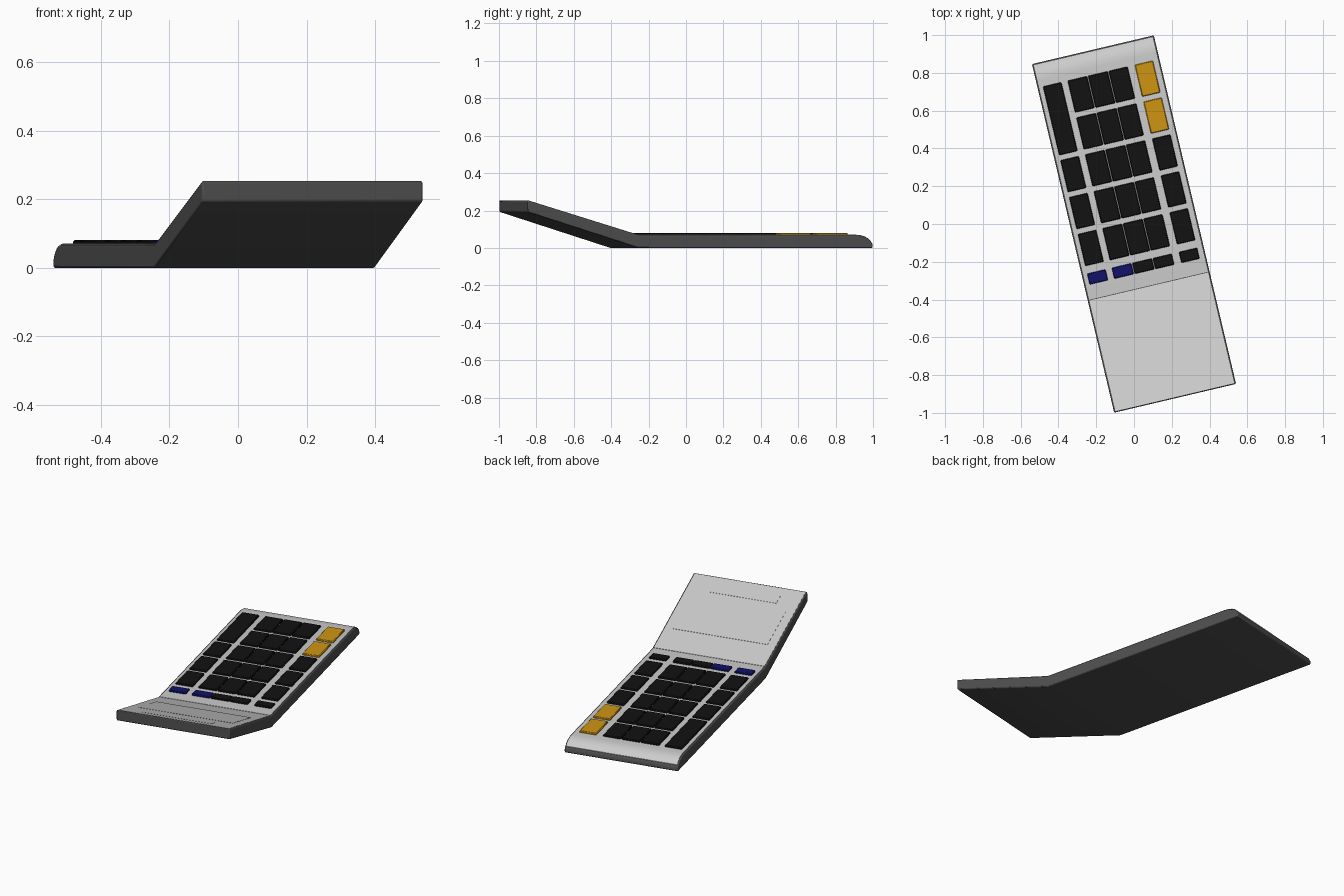
import bpy, bmesh, math
from mathutils import Matrix

if "Cube" in bpy.data.objects:
    bpy.data.objects.remove(bpy.data.objects["Cube"])

ROT = Matrix.Rotation(math.radians(13.27), 4, 'Z')
FOLD, END, TOP = -0.338, 0.948, 0.07


def material(name, rgb):
    m = bpy.data.materials.new(name)
    m.diffuse_color = (*rgb, 1)
    m.use_nodes = True
    m.node_tree.nodes["Principled BSDF"].inputs["Base Color"].default_value = m.diffuse_color
    return m


DARK = material("dark_grey", (0.08, 0.08, 0.08))
BLACK = material("black", (0.006, 0.006, 0.006))
GOLD = material("gold", (0.62, 0.30, 0.006))
BLUE = material("blue", (0.006, 0.006, 0.15))


def extrude(name, profile, u0, u1, mat=None, bevel=0, segments=1):
    """Sweep a (v, z) profile across the width from u0 to u1."""
    bm = bmesh.new()
    face = bm.faces.new([bm.verts.new((u0, v, z)) for v, z in profile])
    res = bmesh.ops.extrude_face_region(bm, geom=[face])
    moved = [g for g in res["geom"] if isinstance(g, bmesh.types.BMVert)]
    bmesh.ops.translate(bm, verts=moved, vec=(u1 - u0, 0, 0))
    bmesh.ops.recalc_face_normals(bm, faces=bm.faces)
    bm.transform(ROT)
    mesh = bpy.data.meshes.new(name)
    bm.to_mesh(mesh)
    bm.free()
    ob = bpy.data.objects.new(name, mesh)
    bpy.context.collection.objects.link(ob)
    if mat:
        mesh.materials.append(mat)
    if bevel:
        b = ob.modifiers.new("edge", 'BEVEL')
        b.width, b.segments = bevel, segments
        b.limit_method, b.angle_limit = 'ANGLE', math.radians(40)
    bpy.ops.object.select_all(action='DESELECT')
    ob.select_set(True)
    bpy.context.view_layer.objects.active = ob
    bpy.ops.object.shade_smooth_by_angle(angle=math.radians(30))
    return ob


def lid_z(v):
    return TOP + (FOLD - v) * 0.185 / 0.61


def slab(name, line, u0, u1, rise, depth, mat=None):
    """Thin sheet that follows a top line of (v, z) points."""
    prof = [(v, z + rise) for v, z in line] + [(v, z - depth) for v, z in reversed(line)]
    return extrude(name, prof, u0, u1, mat)


# Case: flat keypad half with a rounded back end, and a tilted display half
nose = [(END, 0.020), (0.940, 0.036), (0.925, 0.050), (0.905, 0.061), (0.880, 0.068), (0.855, TOP)]
case = [(END, 0)] + nose + [(FOLD, TOP), (-END, 0.255), (-END, 0.193), (FOLD, 0)]
extrude("case", [(v, z - 0.002 if z > 0.03 and v > -0.9 else z) for v, z in case],
        -0.3315, 0.3315, DARK, 0.006, 2)

# Light face plates
W = 0.323
slab("keypad_plate", nose[1:] + [(FOLD + 0.002, TOP)], -W, W, 0.001, 0.008)
slab("display_plate", [(FOLD - 0.002, lid_z(FOLD)), (-0.942, lid_z(-0.942))], -W, W, 0.001, 0.008)

# Display window and solar strip, barely raised
for name, hu, v0, v1 in [("display_window", 0.275, -0.503, -0.765),
                         ("solar_strip", 0.20, -0.82, -0.893)]:
    slab(name, [(v0, lid_z(v0)), (v1, lid_z(v1))], -hu, hu, 0.002, 0.004)


def key(name, cols, v0, v1, mat=BLACK):
    u0, u1 = cols
    extrude(name, [(v0, 0.06), (v1, 0.06), (v1, 0.081), (v0, 0.081)], u0, u1, mat, 0.004)


# Keys: five columns, five full rows and a short bottom row
COLS = [(-0.302, -0.202), (-0.168, -0.062), (-0.057, 0.050), (0.055, 0.158), (0.197, 0.296)]
for c, col in enumerate(COLS):
    for r in range(5):
        top = 0.819 - 0.2008 * r
        bottom = top - 0.173
        if c == 0 and r == 0:
            key("tall_key", col, bottom - 0.2008, top)
        elif not (c == 0 and r == 1):
            gold = c == 4 and r < 2
            key(f"{'gold_' if gold else ''}key_{c}_{r}", col, bottom, top, GOLD if gold else BLACK)
    key(f"small_key_{c}", col, -0.258, -0.199, BLUE if c < 2 else BLACK)
